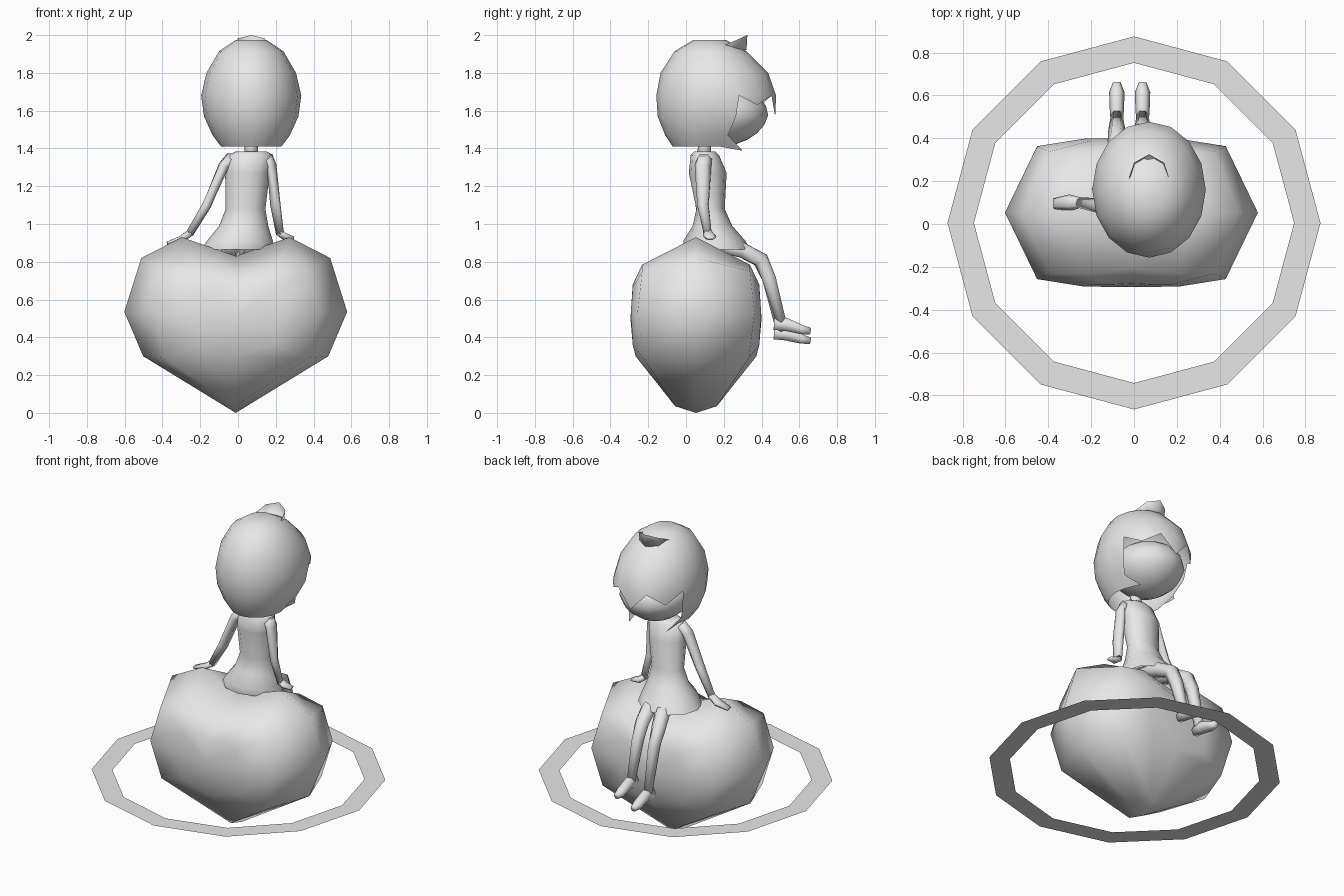
import bpy, bmesh
from math import sin, cos, pi, radians
from mathutils import Vector

cube = bpy.data.objects.get("Cube")
if cube:
    bpy.data.objects.remove(cube, do_unlink=True)

grey = bpy.data.materials.new("light_grey")
grey.use_nodes = True
GREY = (0.8, 0.8, 0.8, 1)
grey.diffuse_color = GREY
grey.node_tree.nodes["Principled BSDF"].inputs["Base Color"].default_value = GREY


def finish(name, bm, smooth=True, fix=True):
    if fix:
        bmesh.ops.recalc_face_normals(bm, faces=bm.faces)
    for f in bm.faces:
        f.smooth = smooth
    me = bpy.data.meshes.new(name)
    bm.to_mesh(me)
    bm.free()
    me.materials.append(grey)
    ob = bpy.data.objects.new(name, me)
    bpy.context.collection.objects.link(ob)
    return ob


def bridge(bm, rings, closed=True):
    """Join successive rows of points with quads."""
    rows = [[bm.verts.new(p) for p in r] for r in rings]
    n = len(rows[0])
    for a, b in zip(rows, rows[1:]):
        for k in range(n if closed else n - 1):
            j = (k + 1) % n
            bm.faces.new((a[k], a[j], b[j], b[k]))
    return rows


def oval(cx, cy, z, rx, ry, n):
    return [(cx + rx * cos(2 * pi * k / n), cy + ry * sin(2 * pi * k / n), z)
            for k in range(n)]


def tube(name, path, n=6):
    """Path entries: x, y, z, half width, half thickness."""
    pts = [Vector(p[:3]) for p in path]
    rings = []
    for i, p in enumerate(path):
        t = pts[min(i + 1, len(pts) - 1)] - pts[max(i - 1, 0)]
        q = t.to_track_quat('Z', 'Y')
        rings.append([pts[i] + q @ Vector(v) for v in oval(0, 0, 0, p[3], p[4], n)])
    bm = bmesh.new()
    rows = bridge(bm, rings)
    bm.faces.new(rows[0])
    bm.faces.new(rows[-1])
    return finish(name, bm)


# Flat twelve-sided ring around the heart
bm = bmesh.new()
bridge(bm, [oval(0, 0.005, 0.33, r, r, 12) for r in (0.87, 0.747)])
for f in bm.faces:
    if f.normal.z < 0:
        f.normal_flip()
finish("floating_ring", bm, smooth=False)

# Heart seat: half outlines (x, depth, z) stepping from the rim to the middle
rim = [(0, 0, 0), (.49, 0, .30), (.59, 0, .535), (.50, 0, .82), (.285, 0, .93), (0, 0, .83)]
mid = [(0, .11, .035), (.38, .28, .29), (.44, .31, .53), (.385, .285, .75),
       (.22, .285, .785), (0, .26, .75)]
core = [(0, .32, .30), (.2, .335, .36), (.22, .345, .53), (.19, .335, .66),
        (.1, .335, .68), (0, .33, .65)]


def heart_row(half, side):
    full = half + [(-x, d, z) for x, d, z in half[-2:0:-1]]
    return [(x - 0.012, 0.053 + side * d, z) for x, d, z in full]


bm = bmesh.new()
rows = bridge(bm, [heart_row(core, -1), heart_row(mid, -1), heart_row(rim, 1),
                   heart_row(mid, 1), heart_row(core, 1)])
for row, side in ((rows[0], -1), (rows[-1], 1)):
    c = bm.verts.new((-0.012, 0.053 + side * 0.347, 0.5))
    for a, b in zip(row, row[1:] + row[:1]):
        bm.faces.new((a, b, c))
finish("heart_seat", bm)

# Torso and flared dress: z, centre x, half width, centre y, half depth
bm = bmesh.new()
rows = bridge(bm, [oval(cx, cy, z, rx, ry, 12) for z, cx, rx, cy, ry in (
    (1.385, .07, .08, .10, .055), (1.365, .065, .12, .10, .075),
    (1.27, .05, .118, .115, .10), (1.08, .04, .105, .13, .075),
    (0.99, .03, .13, .14, .105), (0.91, .01, .175, .15, .165), (0.865, 0, .195, .165, .175))])
bm.faces.new(rows[0])
finish("dress", bm)
tube("neck", [(.07, .095, 1.35, .035, .035), (.07, .10, 1.46, .035, .035)], 8)

# Arms resting on the heart, with flat hands
tube("right_arm", [(-.03, .10, 1.355, .04, .035), (-.075, .09, 1.31, .045, .03),
                   (-.165, .085, 1.10, .035, .027), (-.255, .10, .95, .025, .022)])
tube("right_hand", [(-.25, .10, .955, .025, .022), (-.30, .10, .92, .038, .02),
                    (-.375, .095, .898, .025, .01)])
tube("left_arm", [(.15, .10, 1.355, .04, .035), (.178, .09, 1.31, .045, .025),
                  (.198, .09, 1.10, .035, .025), (.222, .115, .95, .025, .02)])
tube("left_hand", [(.215, .115, .96, .025, .022), (.245, .125, .935, .036, .02),
                   (.295, .13, .925, .025, .01)])

# Legs hanging over the edge, with shoes
for side, hip, x, dz in (("right", -.04, -.08, -.05), ("left", .06, .04, 0)):
    tube(side + "_leg", [(hip, .12, .90, .05, .045), (hip, .30, .86, .05, .045),
                         (x, .395, .81, .045, .045), (x, .44, .71, .04, .042),
                         (x, .505, .48 + dz, .028, .03)])
    tube(side + "_shoe", [(x, .465, .47 + dz, .028, .035), (x, .53, .468 + dz, .033, .04),
                          (x, .615, .44 + dz, .036, .028), (x, .66, .432 + dz, .018, .02)])

# Face inside the hair
bm = bmesh.new()
bmesh.ops.create_uvsphere(bm, u_segments=14, v_segments=10, radius=1)
for v in bm.verts:
    taper = 1 + 0.12 * min(v.co.z, 0)
    v.co = (.07 + v.co.x * .215 * taper, .20 + v.co.y * .235 * taper, 1.575 + v.co.z * .16)
finish("face", bm)

# Hair shell, open over the face: z, half width, centre y, half depth
N = 16
bm = bmesh.new()
rows = bridge(bm, [oval(.07, cy, z, rx, ry, N) for z, rx, cy, ry in (
    (1.975, .08, .125, .085), (1.915, .17, .13, .19), (1.80, .237, .15, .285),
    (1.68, .265, .16, .317), (1.57, .25, .15, .30), (1.47, .205, .13, .24),
    (1.41, .16, .11, .18))])
bm.faces.new(rows[0])
bmesh.ops.recalc_face_normals(bm, faces=bm.faces)
front = set(range(1, 7))
gone = [f for f in bm.faces if any(
    rows[r][k] in f.verts and rows[r + 1][k + 1] in f.verts
    for r in (3, 4, 5) for k in front)]
bmesh.ops.delete(bm, geom=gone, context='FACES')
# Fringe points
brow = rows[3]
for k, drop in ((1, .05), (3, .11), (5, .07)):
    tip = bm.verts.new(brow[k + 1].co + Vector((0, -0.005, -drop)))
    for j in (k, k + 1):
        bm.faces.new((brow[j + 1], brow[j], tip))
# Side locks
for k, x in ((1, .20), (7, -.06)):
    tip = bm.verts.new((x, .30, 1.388))
    tri = (rows[5][k], rows[6][k], tip)
    bm.faces.new(tri if k == 1 else tri[::-1])
bmesh.ops.delete(bm, geom=[v for v in bm.verts if not v.link_faces], context='VERTS')
finish("hair", bm)

# Curved tuft on top of the head
bm = bmesh.new()
arc = [radians(a) for a in (0, 45, 90, 135, 180)]
bridge(bm, [[(.07 + .10 * cos(a), .19 + .135 * sin(a), 1.94 + .06 * sin(a)) for a in arc],
            [(.07 + .095 * cos(a), .18 + .14 * sin(a), 1.92) for a in arc],
            [(.07 + .07 * cos(a), .15 + .06 * sin(a), 1.95) for a in arc]], closed=False)
finish("hair_tuft", bm)
